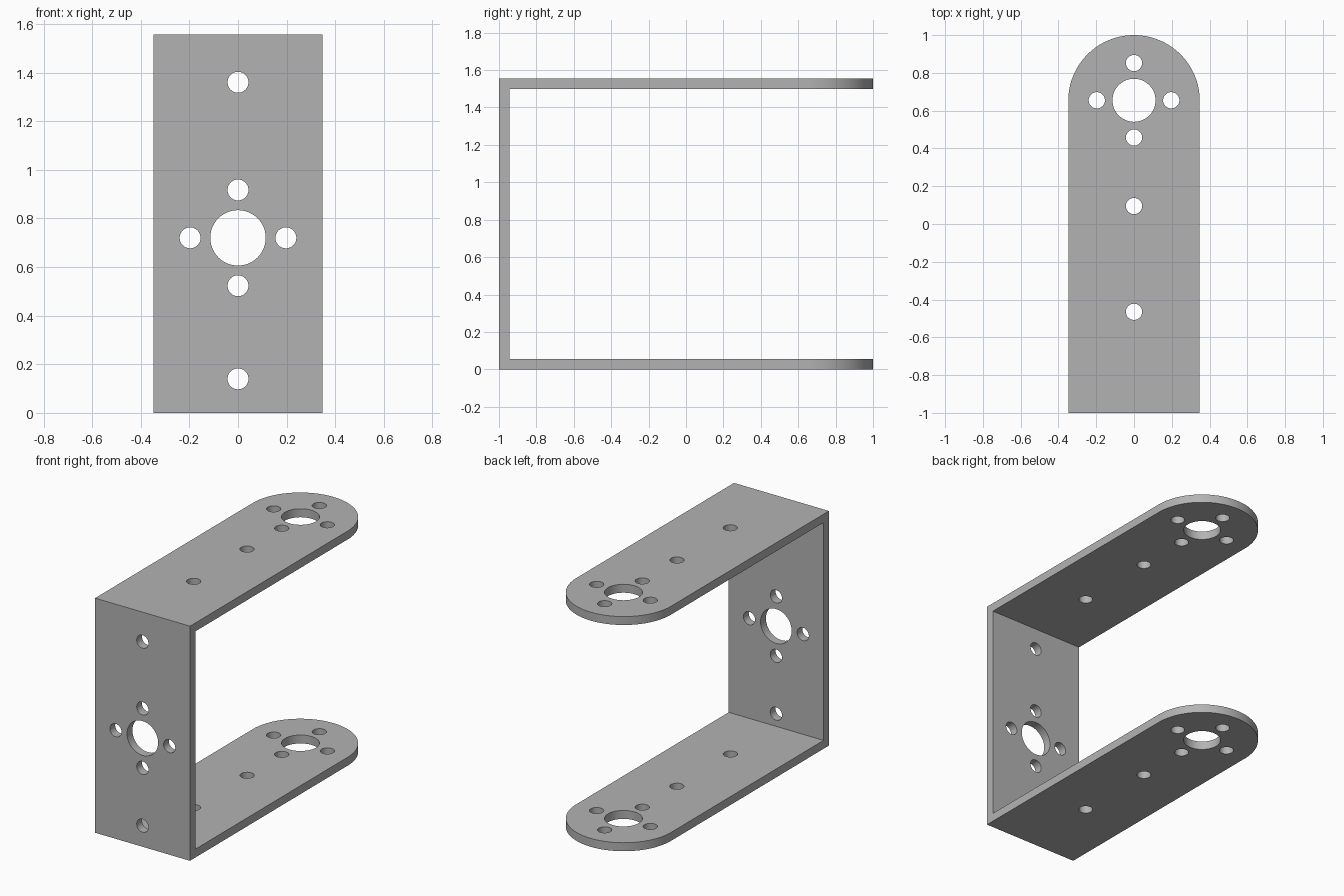
import bpy
import bmesh
from math import pi, cos, sin, radians
from mathutils import Matrix, Vector

default = bpy.data.objects.get("Cube")
if default:
    bpy.data.objects.remove(default, do_unlink=True)

HALF_W = 0.348      # half width of the strip
HEIGHT = 1.556
THICK = 0.056
ARC_Y = 1 - HALF_W  # centre of the rounded arm ends
HUB_Z = 0.72        # centre of the hole group in the back plate

steel = bpy.data.materials.new("plain grey metal")
steel.use_nodes = True
grey = (0.45, 0.45, 0.45, 1)
steel.diffuse_color = grey
steel.node_tree.nodes["Principled BSDF"].inputs["Base Color"].default_value = grey


def prism(name, outline, offset):
    """Extrude a closed outline of 3D points along an offset."""
    bm = bmesh.new()
    face = bm.faces.new([bm.verts.new(p) for p in outline])
    out = bmesh.ops.extrude_face_region(bm, geom=[face])
    moved = [v for v in out["geom"] if isinstance(v, bmesh.types.BMVert)]
    bmesh.ops.translate(bm, verts=moved, vec=offset)
    bmesh.ops.recalc_face_normals(bm, faces=bm.faces)
    return finish(name, bm)


def finish(name, bm):
    mesh = bpy.data.meshes.new(name)
    bm.to_mesh(mesh)
    bm.free()
    mesh.materials.append(steel)
    obj = bpy.data.objects.new(name, mesh)
    bpy.context.collection.objects.link(obj)
    return obj


def drill(bm, centre, radius, depth, rotation):
    bmesh.ops.create_cone(bm, cap_ends=True, segments=48, radius1=radius, radius2=radius,
                          depth=depth, matrix=Matrix.Translation(centre) @ rotation)


# U-shaped strip, seen from the side
t, top = THICK, HEIGHT
side = [(-1, 0), (1, 0), (1, t), (t - 1, t), (t - 1, top - t), (1, top - t), (1, top), (-1, top)]
bracket = prism("bracket", [(-HALF_W, y, z) for y, z in side], (2 * HALF_W, 0, 0))

# Plan shape that rounds both arm ends
steps = 64
plan = [(HALF_W * cos(pi * i / steps), ARC_Y + HALF_W * sin(pi * i / steps), -0.5)
        for i in range(steps + 1)]
plan += [(-HALF_W, -1.5, -0.5), (HALF_W, -1.5, -0.5)]
# slightly wider at the straight sides so that only the ends are trimmed
plan = [(x * 1.0005, y, z) for x, y, z in plan]
plan_cutter = prism("plan_cutter", plan, (0, 0, HEIGHT + 1))

# Hole pattern: a hub with four bolt holes, plus two single holes
bm = bmesh.new()
upright = Matrix.Identity(4)
sideways = Matrix.Rotation(radians(90), 4, "X")
for hub, along, rotation, depth, singles in (
        (Vector((0, ARC_Y + 0.003, HEIGHT / 2)), Vector((0, 1, 0)), upright, 3, (-0.56, -1.12)),
        (Vector((0, -1, HUB_Z)), Vector((0, 0, 1)), sideways, 0.3, (0.64, -0.58))):
    across = Vector((1, 0, 0))
    drill(bm, hub, 0.114, depth, rotation)
    for direction in (across, -across, along, -along):
        drill(bm, hub + direction * 0.197, 0.043, depth, rotation)
    for distance in singles:
        drill(bm, hub + along * distance, 0.043, depth, rotation)
hole_cutter = finish("hole_cutter", bm)

for cutter, operation in ((plan_cutter, "INTERSECT"), (hole_cutter, "DIFFERENCE")):
    mod = bracket.modifiers.new(cutter.name, "BOOLEAN")
    mod.operation = operation
    mod.solver = "EXACT"
    mod.object = cutter

# Bake the cuts and drop the cutters
graph = bpy.context.evaluated_depsgraph_get()
bracket_mesh = bpy.data.meshes.new_from_object(bracket.evaluated_get(graph))
bracket.modifiers.clear()
bracket.data = bracket_mesh
bracket_mesh.materials.clear()
bracket_mesh.materials.append(steel)
for polygon in bracket_mesh.polygons:
    polygon.material_index = 0
for cutter in (plan_cutter, hole_cutter):
    bpy.data.objects.remove(cutter, do_unlink=True)

bpy.ops.object.select_all(action="DESELECT")
bracket.select_set(True)
bpy.context.view_layer.objects.active = bracket
bpy.ops.object.shade_smooth_by_angle(angle=radians(30))
